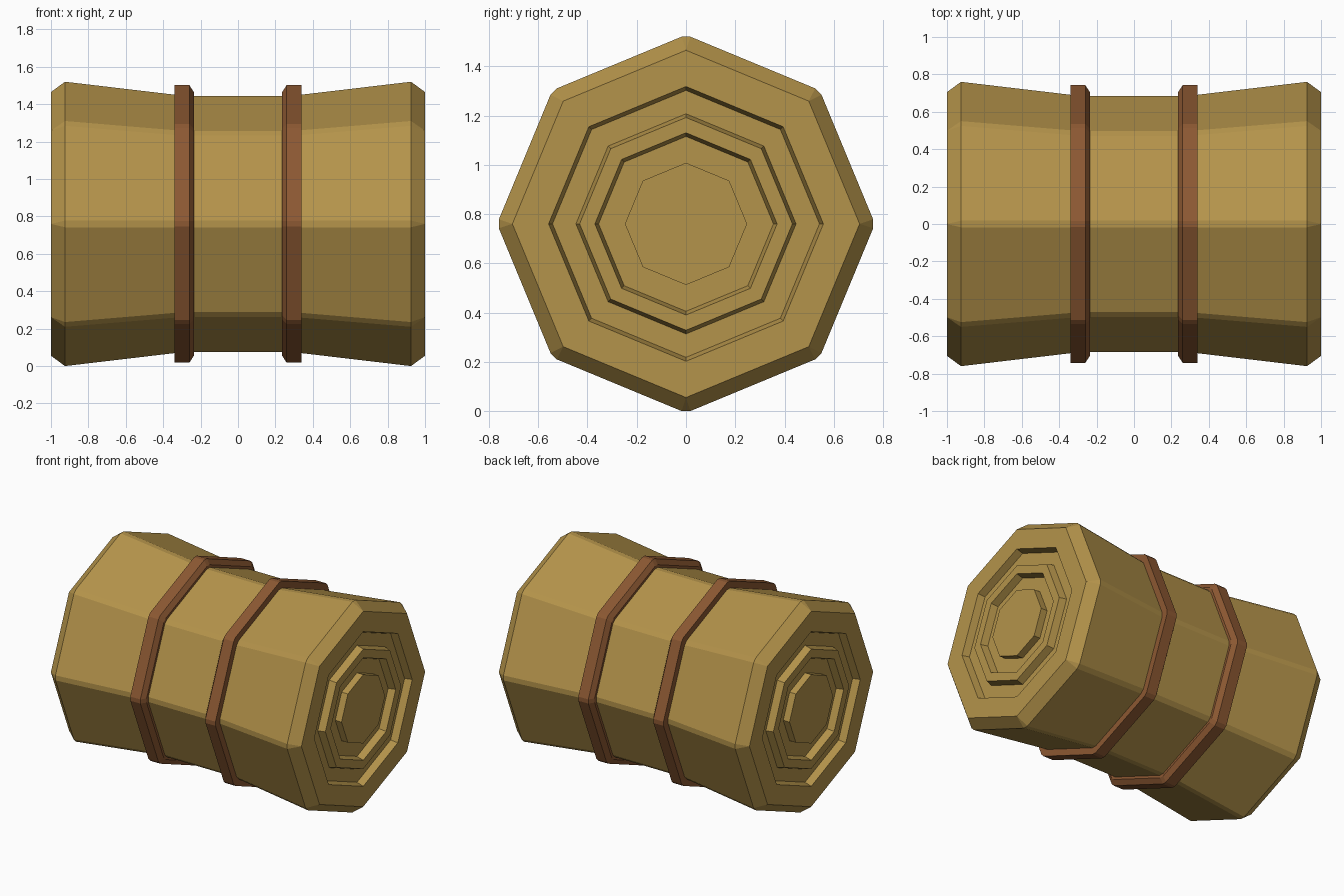
import bpy, bmesh
from math import pi, cos, sin

cube = bpy.data.objects.get("Cube")
if cube:
    bpy.data.objects.remove(cube, do_unlink=True)

CENTRE_Z = 0.76


def material(name, rgb):
    mat = bpy.data.materials.new(name)
    mat.use_nodes = True
    mat.diffuse_color = (*rgb, 1)
    mat.node_tree.nodes["Principled BSDF"].inputs["Base Color"].default_value = (*rgb, 1)
    return mat


def octagon(bm, x, radius, chamfer):
    """Eight corners around the x axis, each cut into two points."""
    points = []
    for i in range(8):
        a = i * pi / 4
        for side in (-chamfer, chamfer):
            y = radius * cos(a) - side * sin(a)
            z = radius * sin(a) + side * cos(a)
            points.append(bm.verts.new((x, y, z)))
    return points


def loft(name, profile, mat, capped):
    """Join octagonal sections (x, radius, chamfer); cap the ends or close the loop."""
    bm = bmesh.new()
    rings = [octagon(bm, *section) for section in profile]
    pairs = list(zip(rings, rings[1:]))
    if capped:
        bm.faces.new(rings[0])
        bm.faces.new(rings[-1])
    else:
        pairs.append((rings[-1], rings[0]))
    for a, b in pairs:
        for i in range(16):
            j = (i + 1) % 16
            bm.faces.new((a[i], a[j], b[j], b[i]))
    # sections with no chamfer collapse to sharp corners
    bmesh.ops.remove_doubles(bm, verts=bm.verts, dist=0.0005)
    bmesh.ops.recalc_face_normals(bm, faces=bm.faces)
    mesh = bpy.data.meshes.new(name)
    bm.to_mesh(mesh)
    bm.free()
    mesh.materials.append(mat)
    obj = bpy.data.objects.new(name, mesh)
    obj.location.z = CENTRE_Z
    bpy.context.collection.objects.link(obj)
    return obj


straw = material("straw", (0.456, 0.292, 0.069))
strap = material("brown strap", (0.262, 0.098, 0.032))

# Bale: flared body with stepped rings sunk into each end
FLOOR = 0.95
half = [
    (0.29, 0.685, 0.018), (0.925, 0.76, 0.018), (1, 0.705, 0),
    (1, 0.558, 0), (FLOOR, 0.542, 0),
    (FLOOR, 0.447, 0), (1, 0.432, 0),
    (1, 0.37, 0), (FLOOR, 0.355, 0),
    (FLOOR, 0.248, 0), (1, 0.248, 0),
]
mirrored = [(-x, r, c) for x, r, c in reversed(half)]
loft("bale", mirrored + half, straw, True)

# Straps: one band each side, chamfered towards the middle
band = [(0.34, 0.66, 0.01), (0.34, 0.742, 0.015), (0.26, 0.742, 0.015),
        (0.236, 0.705, 0.015), (0.236, 0.66, 0.01)]
for name, s in (("left_strap", 1), ("right_strap", -1)):
    loft(name, [(s * x, r, c) for x, r, c in band], strap, False)
